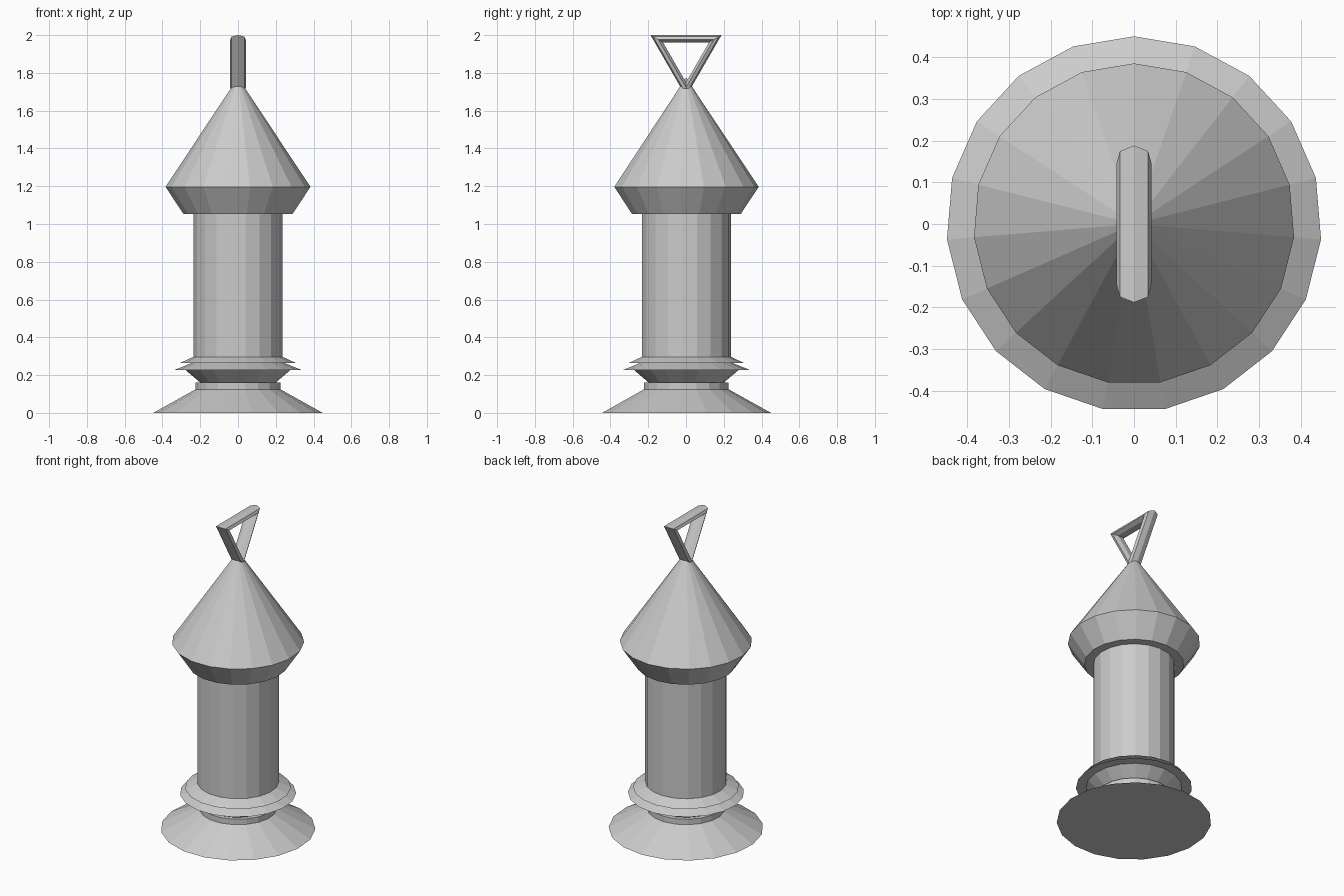
import bpy, math

SIDES = 19

old = bpy.data.objects.get("Cube")
if old:
    bpy.data.objects.remove(old, do_unlink=True)

stone = bpy.data.materials.new("grey stone")
stone.use_nodes = True
colour = (0.6, 0.6, 0.6, 1)
stone.diffuse_color = colour
stone.node_tree.nodes["Principled BSDF"].inputs["Base Color"].default_value = colour


def add_object(name, verts, faces):
    mesh = bpy.data.meshes.new(name)
    mesh.from_pydata(verts, [], faces)
    mesh.materials.append(stone)
    obj = bpy.data.objects.new(name, mesh)
    bpy.context.collection.objects.link(obj)
    return obj


def lathe(name, profile, apex=None):
    """Turn (radius, height) pairs, bottom to top, into a capped faceted solid."""
    n = SIDES
    verts, faces = [], [tuple(reversed(range(n)))]
    for r, z in profile:
        for i in range(n):
            a = math.pi / 2 + math.tau * i / n
            verts.append((r * math.cos(a), r * math.sin(a), z))
    for k in range(len(profile) - 1):
        for i in range(n):
            j = (i + 1) % n
            faces.append((k * n + i, k * n + j, (k + 1) * n + j, (k + 1) * n + i))
    top = (len(profile) - 1) * n
    if apex is None:
        faces.append(tuple(range(top, top + n)))
    else:
        verts.append((0, 0, apex))
        faces += [(top + i, top + (i + 1) % n, len(verts) - 1) for i in range(n)]
    return add_object(name, verts, faces)


def triangular_ring(name, centre_z, radius, depth, width, section=7):
    """Three-sided ring in the yz plane with a flattened seven-sided section."""
    verts, faces = [], []
    for k in range(3):
        a = -math.pi / 2 + math.tau * k / 3
        for s in range(section):
            t = math.tau * s / section
            # corners are mitred, so depth doubles along the corner direction
            r = radius + 2 * depth * (math.cos(t) - 1)
            verts.append((width * math.sin(t), r * math.cos(a), centre_z + r * math.sin(a)))
    for k in range(3):
        m = (k + 1) % 3
        for s in range(section):
            t = (s + 1) % section
            faces.append((k * section + s, m * section + s, m * section + t, k * section + t))
    return add_object(name, verts, faces)


# Foot and neck
lathe("base", [(0.45, 0), (0.225, 0.125)])
lathe("neck", [(0.225, 0.12), (0.225, 0.16)])

# Flared support with two stacked sharp rims
lathe("flare", [(0.2, 0.16), (0.28, 0.228)])
lathe("lower_rim", [(0.338, 0.227), (0.24, 0.267)])
lathe("upper_rim", [(0.308, 0.264), (0.235, 0.298)])

# Shaft
lathe("column", [(0.237, 0.29), (0.237, 1.06)])

# Overhanging roof with a pointed top
lathe("roof", [(0.29, 1.053), (0.385, 1.197)], apex=1.775)

# Hanging loop
triangular_ring("top_loop", centre_z=1.8915, radius=0.217, depth=0.02, width=0.043)
